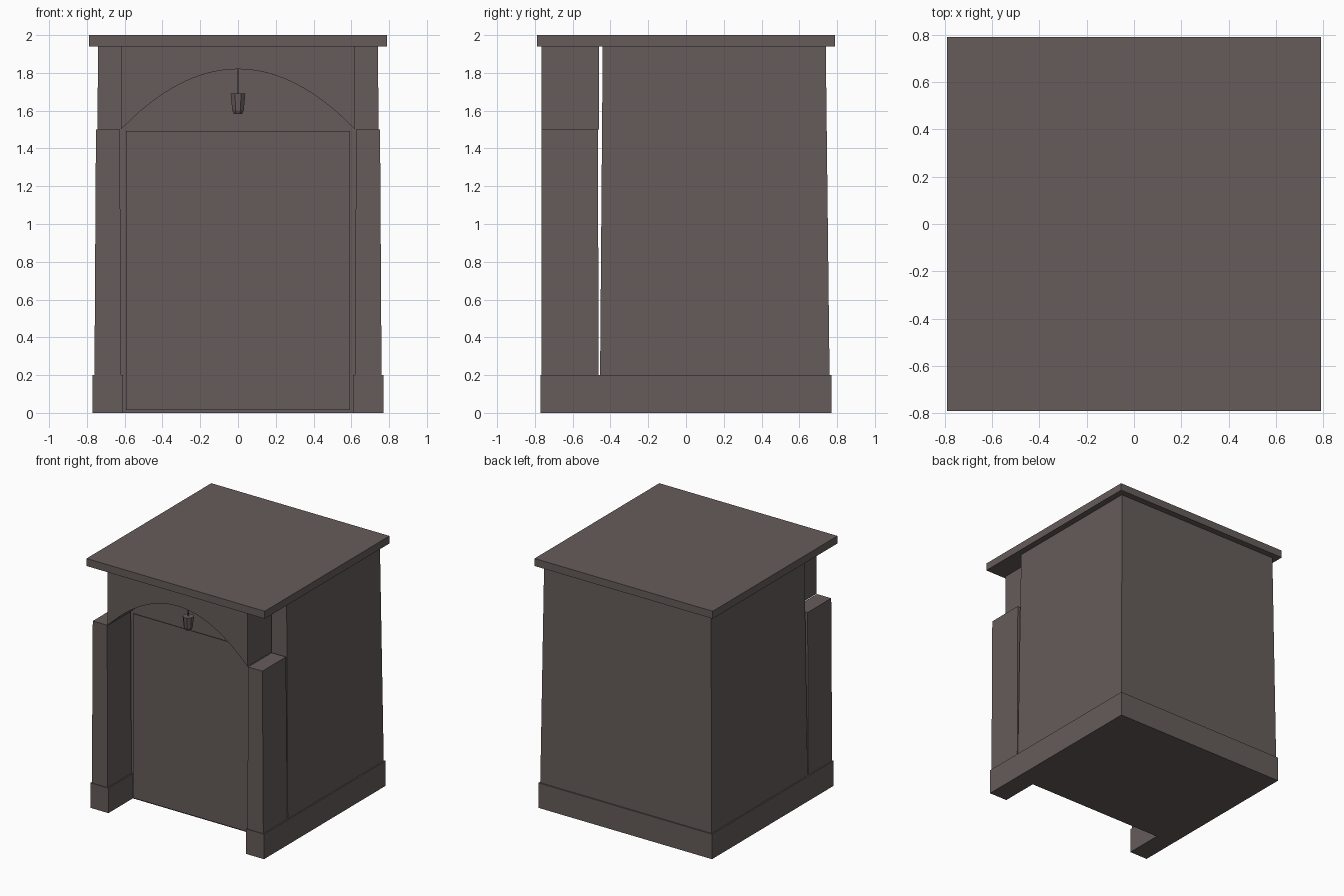
import bpy, bmesh, math

if "Cube" in bpy.data.objects:
    bpy.data.objects.remove(bpy.data.objects["Cube"])

mat = bpy.data.materials.new("warm grey stone")
mat.diffuse_color = (0.13, 0.107, 0.102, 1)
mat.use_nodes = True
mat.node_tree.nodes["Principled BSDF"].inputs["Base Color"].default_value = mat.diffuse_color


def finish(name, bm):
    bmesh.ops.recalc_face_normals(bm, faces=bm.faces[:])
    me = bpy.data.meshes.new(name)
    bm.to_mesh(me)
    bm.free()
    me.materials.append(mat)
    ob = bpy.data.objects.new(name, me)
    bpy.context.collection.objects.link(ob)
    return ob


def loft(name, rings):
    """Closed solid joining matching rings of points, capped at both ends."""
    bm = bmesh.new()
    vs = [[bm.verts.new(p) for p in r] for r in rings]
    n = len(rings[0])
    for a, b in zip(vs, vs[1:]):
        for i in range(n):
            j = (i + 1) % n
            bm.faces.new((a[i], a[j], b[j], b[i]))
    bm.faces.new(vs[0])
    bm.faces.new(vs[-1])
    return finish(name, bm)


def rect(x0, x1, y0, y1, z):
    return [(x0, y0, z), (x1, y0, z), (x1, y1, z), (x0, y1, z)]


# U-shaped plinth, open at the front
plan = [(-.77, -.77), (-.61, -.77), (-.61, -.46), (.61, -.46),
        (.61, -.77), (.77, -.77), (.77, .77), (-.77, .77)]
loft("plinth", [[(x, y, z) for x, y in plan] for z in (0, .2)])

# Tapered main body
loft("body", [rect(-.76, .76, -.455, .76, .2), rect(-.74, .74, -.441, .74, 1.94)])

# Flat roof slab
loft("roof_slab", [rect(-.79, .79, -.79, .79, z) for z in (1.94, 2.0)])

# Front pillars
for s, side in ((-1, "left"), (1, "right")):
    loft(side + "_pillar", [rect(s * .62, s * .76, -.765, -.463, .2),
                            rect(s * .625, s * .752, -.765, -.466, 1.5)])

# Arched lintel over the entrance
arch = [(-.62, 1.94)]
for i in range(25):
    x = -.62 + 1.24 * i / 24
    arch.append((x, 1.82 - .32 * (x / .62) ** 2))
arch.append((.62, 1.94))
loft("arched_lintel", [[(x, y, z) for x, z in arch] for y in (-.765, -.461)])

# Thin door panel standing just in front of the body
loft("door_panel", [rect(-.593, .593, -.48, -.476, z) for z in (.015, 1.493)])


# Hanging lamp and its cord
def ring(r, z, n):
    return [(r * math.cos(math.tau * (i + .5) / n),
             -.63 + r * math.sin(math.tau * (i + .5) / n), z) for i in range(n)]


loft("lamp_shade", [ring(r, z, 8) for r, z in ((.022, 1.582), (.033, 1.602), (.042, 1.69))])
loft("lamp_cord", [ring(.004, z, 6) for z in (1.688, 1.822)])
